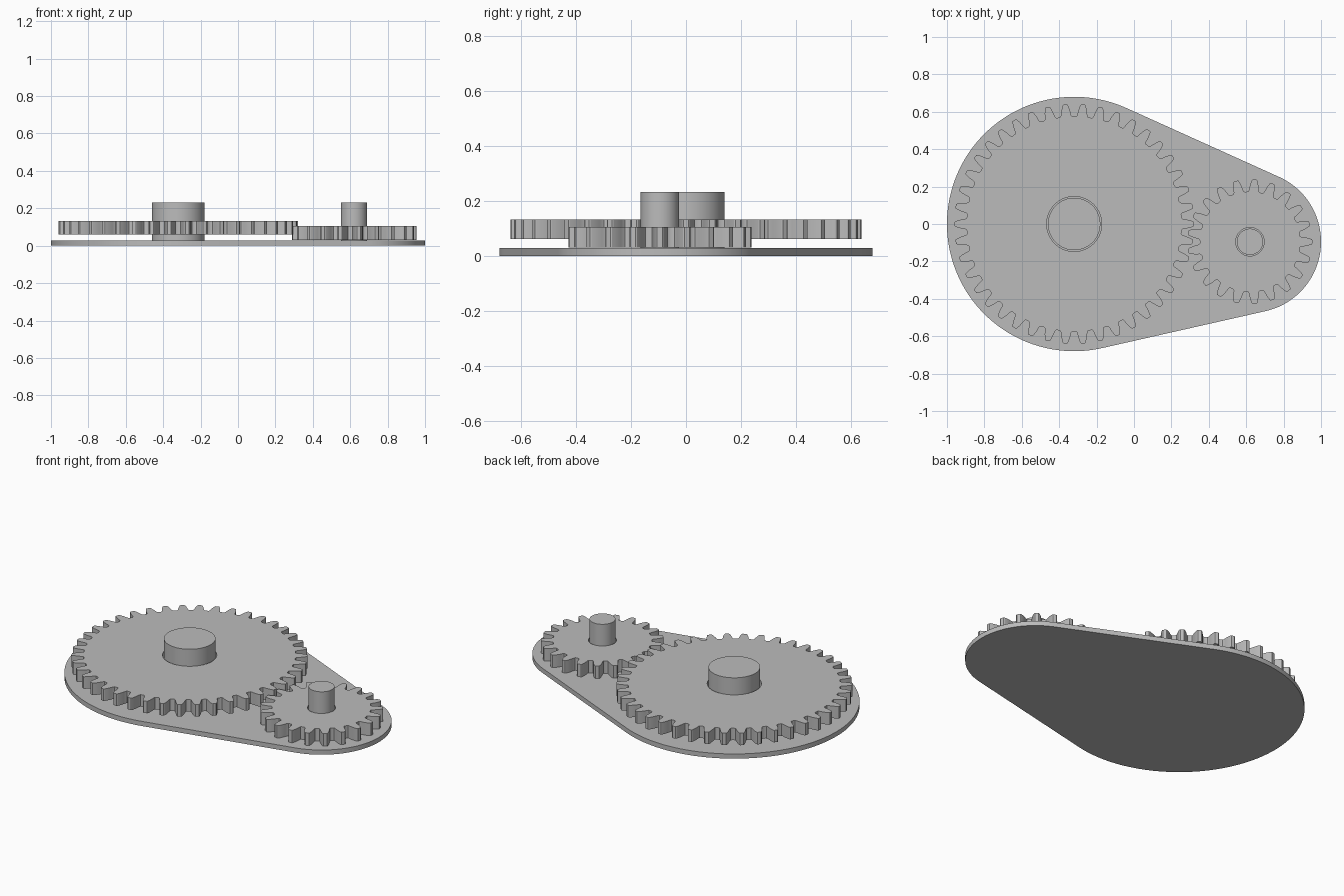
import bpy, bmesh
from math import sin, cos, pi, tau, atan2, acos

if "Cube" in bpy.data.objects:
    bpy.data.objects.remove(bpy.data.objects["Cube"], do_unlink=True)

grey = bpy.data.materials.new("plain grey")
grey.use_nodes = True
COLOUR = (0.5, 0.5, 0.5, 1)
grey.diffuse_color = COLOUR
grey.node_tree.nodes["Principled BSDF"].inputs["Base Color"].default_value = COLOUR

BIG, SMALL = (-0.32, 0.0), (0.62, -0.095)


def arc(centre, radius, start, end, steps):
    """Points along an arc, both ends included."""
    return [(centre[0] + radius * cos(start + (end - start) * i / steps),
             centre[1] + radius * sin(start + (end - start) * i / steps))
            for i in range(steps + 1)]


def prism(name, outline, z0, z1, hole=None):
    """Extrude an outline, with an optional hole, into a solid."""
    bm = bmesh.new()
    edges = []
    for loop in [outline] + ([hole] if hole else []):
        verts = [bm.verts.new((x, y, z0)) for x, y in loop]
        edges += [bm.edges.new((a, b)) for a, b in zip(verts, verts[1:] + verts[:1])]
    if hole:
        bmesh.ops.triangle_fill(bm, edges=edges, use_beauty=True)
    else:
        bm.faces.new(verts)
    top = bmesh.ops.extrude_face_region(bm, geom=bm.faces[:])["geom"]
    bmesh.ops.translate(bm, vec=(0, 0, z1 - z0),
                        verts=[v for v in top if isinstance(v, bmesh.types.BMVert)])
    bmesh.ops.recalc_face_normals(bm, faces=bm.faces)
    mesh = bpy.data.meshes.new(name)
    bm.to_mesh(mesh)
    bm.free()
    mesh.materials.append(grey)
    obj = bpy.data.objects.new(name, mesh)
    bpy.context.collection.objects.link(obj)
    bpy.ops.object.select_all(action="DESELECT")
    obj.select_set(True)
    bpy.context.view_layer.objects.active = obj
    bpy.ops.object.shade_smooth_by_angle(angle=0.5)
    return obj


def circle(centre, radius, steps=96):
    return arc(centre, radius, 0, tau, steps)[:-1]


def gear_outline(centre, teeth, module, phase):
    """Rounded teeth; each profile step is (pitch fraction, height in modules)."""
    half = [(0.0, 1.0), (0.10, 1.0), (0.14, 0.9), (0.19, 0.5), (0.24, 0.0),
            (0.28, -0.5), (0.31, -0.95), (0.35, -1.18), (0.41, -1.25)]
    profile = [(-f, h) for f, h in half[:0:-1]] + half
    points = []
    for tooth in range(teeth):
        for fraction, height in profile:
            angle = phase + tau * (tooth + fraction) / teeth
            radius = module * (teeth / 2 + height)
            points.append((centre[0] + radius * cos(angle), centre[1] + radius * sin(angle)))
    return points


# Base plate: two round ends joined by their outer tangents
R_BIG, R_SMALL = 0.68, 0.38
dx, dy = SMALL[0] - BIG[0], SMALL[1] - BIG[1]
heading = atan2(dy, dx)
spread = acos((R_BIG - R_SMALL) / (dx * dx + dy * dy) ** 0.5)
plate = (arc(BIG, R_BIG, heading + spread, heading + tau - spread, 96)
         + arc(SMALL, R_SMALL, heading - spread, heading + spread, 64))
prism("base_plate", plate, 0, 0.028)

# Shafts
prism("large_shaft", circle(BIG, 0.14), 0.028, 0.232)
prism("small_shaft", circle(SMALL, 0.07), 0.028, 0.232)

# Gears, bored slightly wider than their shafts
prism("large_gear", gear_outline(BIG, 42, 0.0291, 0), 0.061, 0.133, circle(BIG, 0.147))
prism("small_gear", gear_outline(SMALL, 21, 0.0290, 0), 0.030, 0.105, circle(SMALL, 0.076))
